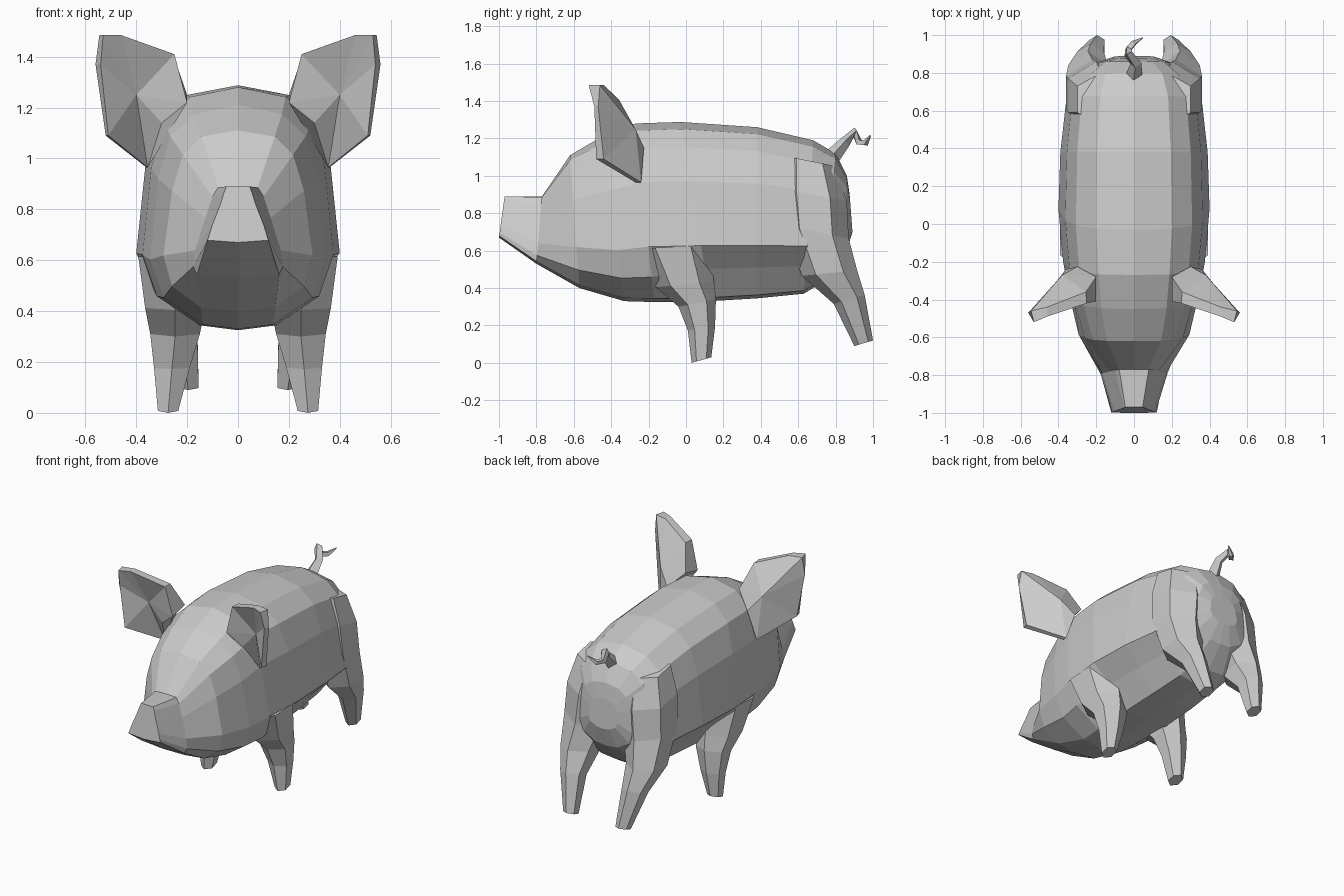
import bpy, bmesh, math

if "Cube" in bpy.data.objects:
    bpy.data.objects.remove(bpy.data.objects["Cube"])


def make(name, bm, mirror=False):
    bmesh.ops.recalc_face_normals(bm, faces=bm.faces)
    me = bpy.data.meshes.new(name)
    bm.to_mesh(me)
    bm.free()
    ob = bpy.data.objects.new(name, me)
    bpy.context.collection.objects.link(ob)
    if mirror:
        mod = ob.modifiers.new("mirror", 'MIRROR')
        mod.use_mirror_merge = False
    return ob


def loft(name, rings, mirror=False):
    bm = bmesh.new()
    vs = [[bm.verts.new(p) for p in r] for r in rings]
    for a, b in zip(vs, vs[1:]):
        for i in range(len(a)):
            j = (i + 1) % len(a)
            bm.faces.new((a[i], a[j], b[j], b[i]))
    bm.faces.new(vs[0])
    bm.faces.new(vs[-1])
    return make(name, bm, mirror)


# body and head: cross-sections blended from a snout profile to a barrel profile
snout = [(0, 1), (.38, 1), (.45, .9), (.6, .65), (.85, .3), (.95, .12), (1, .04), (0, 0)]
barrel = [(0, 1), (.5, .96), (.77, .86), (.91, .67), (1, .31), (.85, .14), (.4, .02), (0, 0)]
# y at top, y at bottom, half width, z top, z bottom, blend
sections = [
    (-.97, -1.0, .12, .89, .67, 0),
    (-.77, -.80, .19, .89, .53, .25),
    (-.62, -.57, .30, 1.11, .40, .85),
    (-.45, -.33, .345, 1.21, .33, 1),
    (-.27, -.17, .375, 1.28, .325, 1),
    (-.03, .13, .40, 1.288, .33, 1),
    (.38, .38, .39, 1.26, .345, 1),
    (.68, .63, .36, 1.19, .37, 1),
    (.80, .73, .30, 1.12, .43, 1),
    (.86, .85, .20, 1.00, .57, 1),
    (.875, .89, .11, .90, .70, 1)]
rings = []
for yt, yb, w, zt, zb, t in sections:
    half = []
    for i, ((sx, sz), (bx, bz)) in enumerate(zip(snout, barrel)):
        x, z = sx + (bx - sx) * t, sz + (bz - sz) * t
        if i == 5 and 0 < yb < .7:      # belly tucks in between the legs
            x, z = .7, .18
        half.append((x * w, yb + (yt - yb) * z, zb + (zt - zb) * z))
    rings.append(half + [(-x, y, z) for x, y, z in half[-2:0:-1]])
loft("body", rings)


# legs: six-sided tapered columns, mirrored; rows are x range, y range, z, tilt
def leg(name, rows):
    rr = []
    for x0, x1, y0, y1, z, tilt in rows:
        ring = []
        for k in range(6):
            a = math.radians(60 * k + 30)
            dx = math.cos(a) / math.cos(math.pi / 6) * (x1 - x0) / 2
            dy = math.sin(a) * (y1 - y0) / 2
            ring.append(((x0 + x1) / 2 + dx, (y0 + y1) / 2 + dy, z + tilt * dy))
        rr.append(ring)
    loft(name, rr, True)


leg("front_legs", [
    (.12, .392, -.26, .12, .62, .05),
    (.13, .365, -.16, .15, .42, .1),
    (.15, .345, -.04, .16, .32, .2),
    (.19, .33, .01, .155, .18, .1),
    (.235, .315, .03, .135, .015, .28)])
leg("hind_legs", [
    (.05, .30, .52, .80, 1.08, -.2),
    (.05, .348, .50, .86, .90, -.2),
    (.08, .36, .52, .87, .70, -.2),
    (.14, .348, .62, .915, .48, .1),
    (.16, .30, .79, .955, .34, .3),
    (.155, .235, .90, 1.0, .105, .3)])

# ears: cupped front, thick ridged back, base sunk into the head
bm = bmesh.new()
rim = [bm.verts.new(p) for p in [
    (.20, -.41, 1.22), (.25, -.42, 1.41), (.46, -.49, 1.485), (.53, -.52, 1.485),
    (.54, -.49, 1.37), (.51, -.48, 1.09), (.355, -.27, .965)]]
cup = bm.verts.new((.40, -.38, 1.25))
cup_base = bm.verts.new((.30, -.38, 1.14))
ridge = bm.verts.new((.38, -.27, 1.25))
back = [bm.verts.new(p) for p in [
    (.30, -.225, 1.15), (.20, -.28, 1.25), (.255, -.36, 1.41), (.46, -.44, 1.485),
    (.545, -.46, 1.485), (.56, -.47, 1.37), (.52, -.44, 1.09), (.36, -.24, .965)]]
front = [cup_base] + rim + [cup_base]
for a, b in zip(front, front[1:]):
    bm.faces.new((cup, a, b))
for a, b in zip(back, back[1:] + back[:1]):
    bm.faces.new((ridge, b, a))
for i in range(6):
    bm.faces.new((rim[i], rim[i + 1], back[i + 2], back[i + 1]))
bm.faces.new((back[1], rim[0], cup_base, rim[6], back[7], back[0]))
make("ears", bm, True)

# curly tail
cu = bpy.data.curves.new("tail", 'CURVE')
cu.dimensions = '3D'
cu.bevel_depth = 1
cu.bevel_resolution = 0
cu.use_fill_caps = True
path = [(0, .78, 1.10, .045), (.01, .85, 1.18, .03), (-.03, .90, 1.235, .025),
        (-.03, .925, 1.18, .02), (0, .96, 1.175, .018), (.045, .985, 1.215, .004)]
sp = cu.splines.new('POLY')
sp.points.add(len(path) - 1)
for p, (x, y, z, r) in zip(sp.points, path):
    p.co = (x, y, z, 1)
    p.radius = r
sp.use_smooth = False
tail = bpy.data.objects.new("tail", cu)
bpy.context.collection.objects.link(tail)
